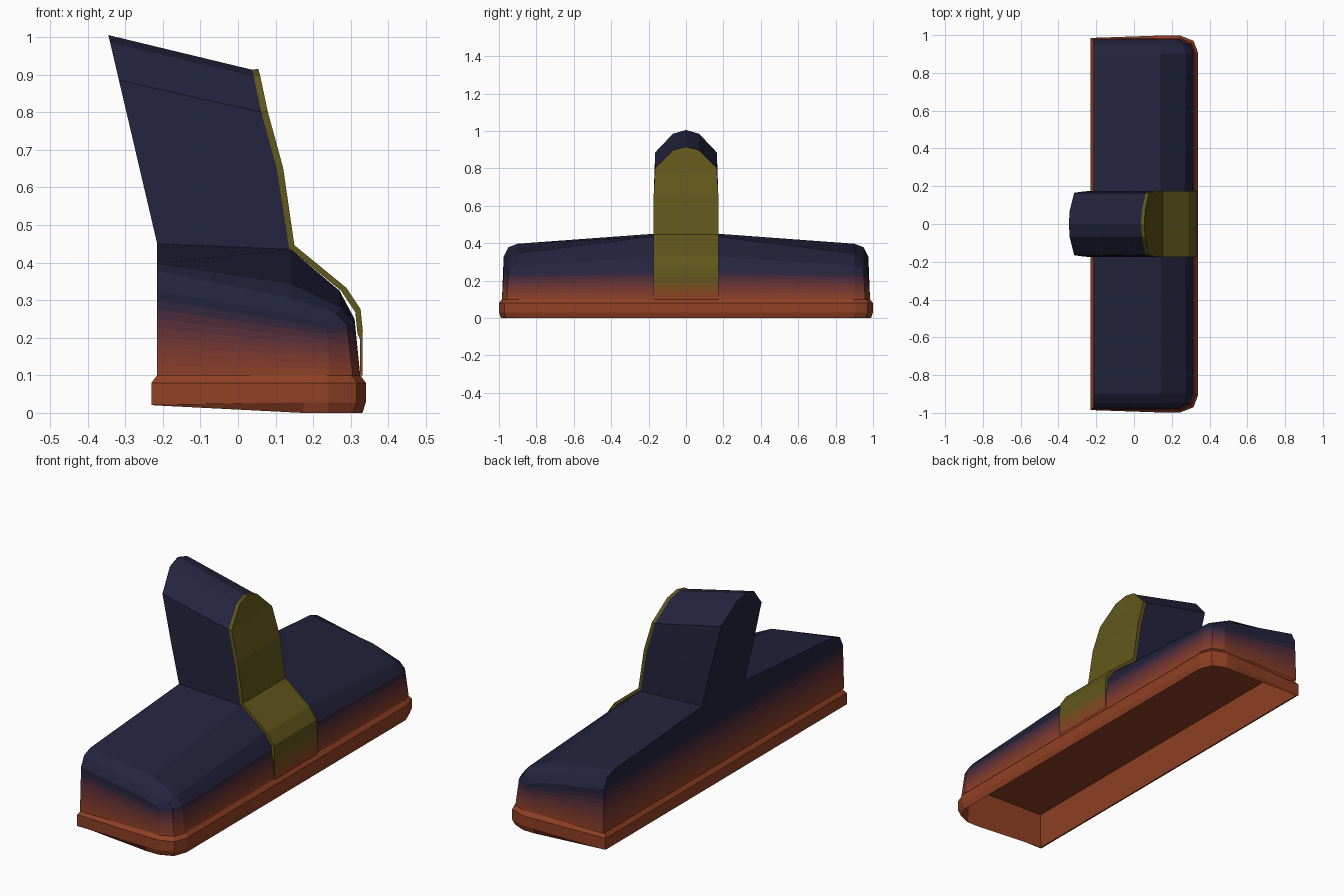
import bpy, bmesh

if "Cube" in bpy.data.objects:
    bpy.data.objects.remove(bpy.data.objects["Cube"])

NAVY, ORANGE, YELLOW = (.017, .017, .048), (.28, .052, .018), (.12, .095, .011)
N = 8  # colour bands in each fade


def lerp(a, b, t):
    return a + (b - a) * t


def mat(name, c):
    m = bpy.data.materials.new(name)
    m.diffuse_color = (*c, 1)
    m.use_nodes = True
    m.node_tree.nodes["Principled BSDF"].inputs["Base Color"].default_value = m.diffuse_color
    return m


def fade(name, a, b):
    # Bands from colour a to colour b, ending in plain b
    mats = []
    for i in range(N):
        t = (i + .5) / N
        mats.append(mat(f"{name}_{i}", [lerp(p, q, t) for p, q in zip(a, b)]))
    return mats + [mat(name, b)]


def finish(name, bm, mats):
    bmesh.ops.remove_doubles(bm, verts=bm.verts, dist=1e-5)
    bmesh.ops.recalc_face_normals(bm, faces=bm.faces)
    me = bpy.data.meshes.new(name)
    bm.to_mesh(me)
    bm.free()
    for m in mats:
        me.materials.append(m)
    bpy.context.collection.objects.link(bpy.data.objects.new(name, me))


def loft(bm, rings, closed, index=lambda j, i: 0):
    vs = [[bm.verts.new(p) for p in r] for r in rings]
    n = len(vs[0])
    for j in range(len(vs) - 1):
        for i in range(n if closed else n - 1):
            k = (i + 1) % n
            f = bm.faces.new((vs[j][i], vs[j][k], vs[j + 1][k], vs[j + 1][i]))
            f.material_index = index(j, i)
    return vs


# Main housing: cross-sections along y, mirrored about the centre
# y, rear wall top, roof rear z, roof middle z, front shoulder (x, z), front wall top (x, z), front foot x
half = [(.175, .32, .45, .435, .27, .325, .31, .25, .325),
        (.90, .32, .397, .345, .275, .28, .31, .235, .325),
        (.95, .32, .378, .305, .26, .265, .29, .235, .305),
        (.976, .30, .325, .265, .215, .24, .235, .225, .245)]


def section(s, side):
    y, zw, zr, zm, xs, zs, xf, zf, x0 = s
    T = [i / N for i in range(N + 1)]
    end = .008 if y > .94 else 0
    Y = lambda t: side * (y + end * (1 - t))
    rear = [(-.215, Y(t), lerp(.1, zw, t)) for t in T]
    roof = [(-.215, Y(1), zr), (.14, Y(1), zm), (xs, Y(1), zs)]
    front = [(lerp(x0, xf, t), Y(t), lerp(.1, zf, t)) for t in reversed(T)]
    return rear + roof + front


def band(j, i):
    last = 2 * N + 4
    return min(i, last - 1 - i + 1, N) if i > N else min(i, N)


bm = bmesh.new()
rings = [section(s, -1) for s in reversed(half)] + [section(s, 1) for s in half]
vs = loft(bm, rings, False, lambda j, i: min(i, 2 * N + 3 - i, N))
for r in (vs[0], vs[-1]):  # end walls
    for i in range(N):
        f = bm.faces.new((r[i], r[i + 1], r[-2 - i], r[-1 - i]))
        f.material_index = i
    bm.faces.new(r[N:N + 5]).material_index = N
finish("housing", bm, fade("navy_fade", ORANGE, NAVY))

# Flared bottom rim with a hollow underside
outline = [(-.215, .97), (.17, .984), (.235, .984), (.30, .955), (.325, .89)]


def rim_ring(off, z, rear_z=None):
    pts = []
    for x, y in outline:
        zz = rear_z if rear_z is not None and x < 0 else z
        pts.append((x + off * (-1 if x < 0 else .4 if x < .25 else 1), y + off, zz))
    return pts + [(x, -y, z) for x, y, z in reversed(pts)]


bm = bmesh.new()
vs = loft(bm, [rim_ring(0, .1), rim_ring(.015, .08), rim_ring(.015, .028, .021),
               rim_ring(.006, 0, .02), rim_ring(-.012, .19)], True)
bm.faces.new(vs[-1])
finish("bottom_rim", bm, [mat("orange", ORANGE)])

# Leaning neck with a rounded top: rear z, front x, front z, half width
neck = [(.44, .138, .43, .175), (.65, .103, .65, .173), (.885, .062, .80, .165),
        (.985, .042, .895, .07), (1.005, .037, .913, 0)]
right = [((-.215 - .234 * (zr - .45), w, zr), (xf, w, zf)) for zr, xf, zf, w in neck]
left = [tuple((x, -y, z) for x, y, z in e) for e in reversed(right[:-1])]
bm = bmesh.new()
vs = loft(bm, right + left, False)
for c in (0, 1):
    e = [r[c] for r in vs]
    m = len(e) - 1
    for i in range(m // 2):
        quad = [e[i], e[i + 1], e[m - i - 1], e[m - i]]
        bm.faces.new(list(dict.fromkeys(quad)))
finish("neck", bm, [mat("neck_navy", NAVY)])

# Raised strip down the neck and over the front: x, z, half width
path = [(.325, lerp(.1, .21, i / N), .175) for i in range(N)] + [
    (.318, .21, .175), (.312, .268, .175), (.274, .325, .175)] + [(x, z, w) for _, x, z, w in neck]
path[-5] = (.136, .438, .175)
bm = bmesh.new()
rows = []
for x, z, w in path:
    dx, dz = (.006, 0) if z < .2 else (.014, .008) if z < .5 else (.017, .002)
    rows.append([(x, -w, z), (x + dx, -w, z + dz), (x + dx, w, z + dz), (x, w, z)])
loft(bm, rows, False, lambda j, i: min(j, N))
bmesh.ops.dissolve_degenerate(bm, dist=1e-5, edges=bm.edges)
finish("front_strip", bm, fade("yellow_fade", ORANGE, YELLOW))
